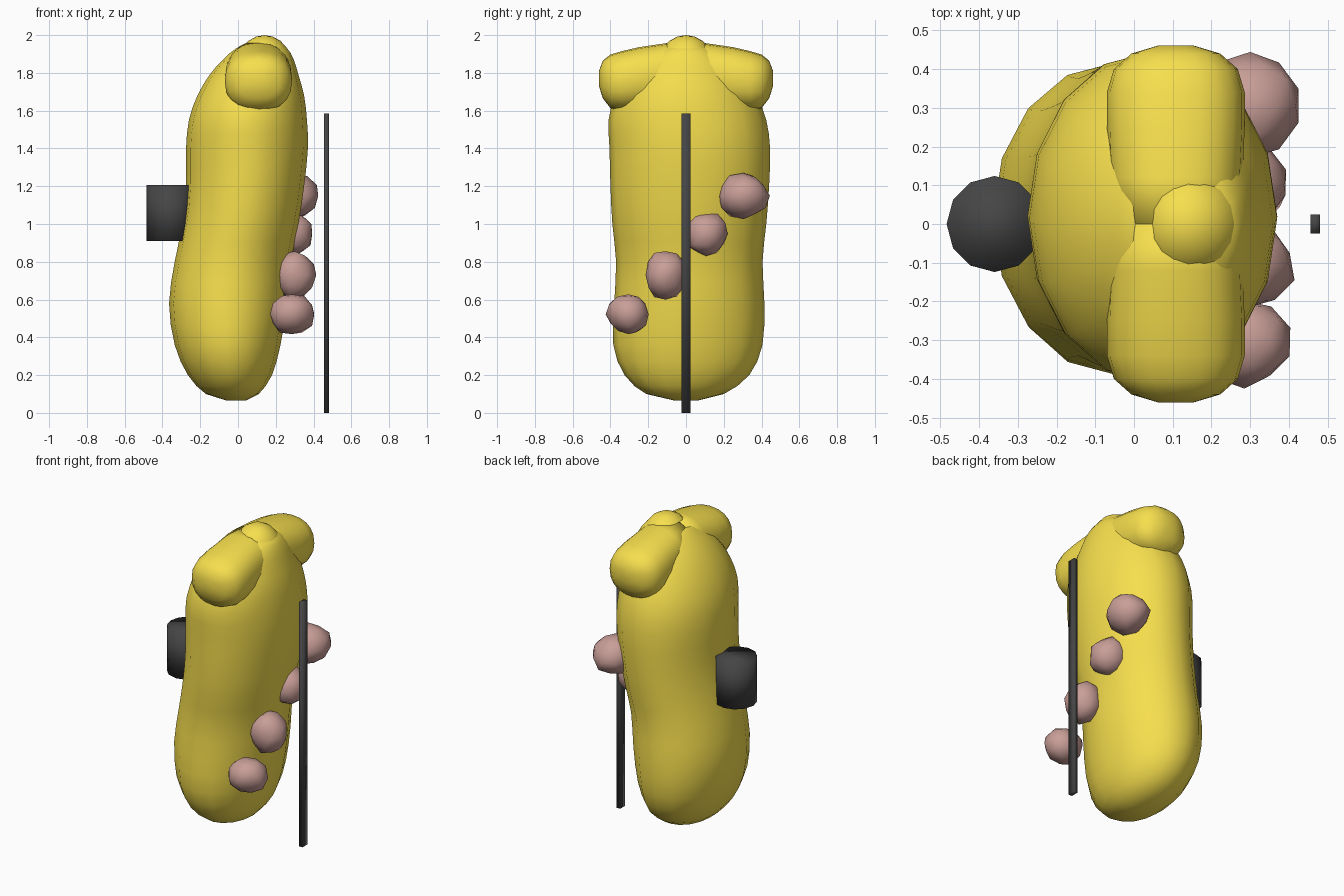
import bpy, bmesh, math, random
from mathutils import Vector, Matrix

if "Cube" in bpy.data.objects:
    bpy.data.objects.remove(bpy.data.objects["Cube"])

random.seed(4)


def material(name, rgb):
    m = bpy.data.materials.new(name)
    m.diffuse_color = (*rgb, 1)
    m.use_nodes = True
    m.node_tree.nodes["Principled BSDF"].inputs["Base Color"].default_value = m.diffuse_color
    return m


YELLOW = material("yellow", (0.93, 0.74, 0.075))
PINK = material("pink", (0.58, 0.34, 0.31))
DARK = material("dark", (0.06, 0.06, 0.06))


def finish(bm, name, mat, angle=180):
    bmesh.ops.recalc_face_normals(bm, faces=bm.faces)
    me = bpy.data.meshes.new(name)
    bm.to_mesh(me)
    bm.free()
    ob = bpy.data.objects.new(name, me)
    bpy.context.collection.objects.link(ob)
    me.materials.append(mat)
    bpy.context.view_layer.objects.active = ob
    ob.select_set(True)
    bpy.ops.object.shade_smooth_by_angle(angle=math.radians(angle))
    ob.select_set(False)
    return ob


def loft(bm, rings):
    # skin a list of vertex rings and close both ends
    for a, b in zip(rings, rings[1:]):
        n = len(a)
        for i in range(n):
            bm.faces.new((a[i], a[(i + 1) % n], b[(i + 1) % n], b[i]))
    bm.faces.new(rings[0])
    bm.faces.new(rings[-1])


def refine(rows):
    # insert a smooth in-between row in every interval
    out = [rows[0]]
    for k in range(len(rows) - 1):
        a, b = rows[k], rows[k + 1]
        if 0 < k < len(rows) - 2:
            p, n = rows[k - 1], rows[k + 2]
            out.append(tuple((9 * (s + t) - u - v) / 16 for s, t, u, v in zip(a, b, p, n)))
        out.append(b)
    return out


# body: leaning, slightly pinched sack: z, x min, x max, y min, y max
profile = [
    (0.065, -0.06, 0.04, -0.06, 0.06), (0.10, -0.17, 0.11, -0.21, 0.20),
    (0.20, -0.265, 0.18, -0.325, 0.335), (0.36, -0.335, 0.225, -0.385, 0.405),
    (0.58, -0.365, 0.26, -0.38, 0.415), (0.80, -0.335, 0.28, -0.37, 0.405),
    (1.00, -0.295, 0.32, -0.39, 0.425), (1.20, -0.275, 0.35, -0.40, 0.44),
    (1.40, -0.275, 0.37, -0.405, 0.445), (1.55, -0.26, 0.365, -0.41, 0.425),
    (1.68, -0.215, 0.35, -0.375, 0.375), (1.79, -0.15, 0.32, -0.31, 0.31),
    (1.87, -0.08, 0.295, -0.24, 0.24), (1.93, -0.01, 0.26, -0.14, 0.14),
    (1.955, 0.05, 0.2, -0.07, 0.07),
]
bm = bmesh.new()
rings = []
for z, x0, x1, y0, y1 in refine(profile):
    ring = []
    for i in range(16):
        a = 2 * math.pi * i / 16
        ring.append(bm.verts.new(((x0 + x1) / 2 + (x1 - x0) / 2 * math.cos(a),
                                  (y0 + y1) / 2 + (y1 - y0) / 2 * math.sin(a), z)))
    rings.append(ring)
loft(bm, rings)
finish(bm, "body", YELLOW)


def squircle(t):
    return math.copysign(abs(t) ** 0.85, t)


# two drooping lobes across the top: distance out, centre height, x radius, z radius
lobe = [(0.0, 1.80, 0.155, 0.17), (0.12, 1.79, 0.172, 0.165),
        (0.25, 1.77, 0.178, 0.166), (0.34, 1.757, 0.178, 0.158),
        (0.40, 1.755, 0.16, 0.142), (0.44, 1.765, 0.115, 0.10),
        (0.461, 1.77, 0.045, 0.04)]
for side, label in ((1, "back"), (-1, "front")):
    bm = bmesh.new()
    rings = []
    for y, z, rx, rz in lobe:
        ring = []
        for i in range(20):
            a = 2 * math.pi * i / 20
            ring.append(bm.verts.new((0.108 + rx * squircle(math.cos(a)), side * y,
                                      z + rz * squircle(math.sin(a)))))
        rings.append(ring)
    loft(bm, rings)
    finish(bm, label + "_lobe", YELLOW)

# knob blended into the crown
bm = bmesh.new()
bmesh.ops.create_uvsphere(bm, u_segments=16, v_segments=10, radius=1,
                          matrix=Matrix.LocRotScale(Vector((0.14, 0, 1.84)), None,
                                                    Vector((0.145, 0.15, 0.16))))
finish(bm, "crown_knob", YELLOW)

# diagonal row of lumpy pebbles on the right side
pebbles = [((0.285, -0.305, 0.522), (0.12, 0.115, 0.11)),
           ((0.300, -0.108, 0.730), (0.115, 0.114, 0.13)),
           ((0.285, 0.107, 0.948), (0.12, 0.114, 0.12)),
           ((0.300, 0.305, 1.150), (0.125, 0.137, 0.12))]
for n, (loc, size) in enumerate(pebbles, 1):
    bm = bmesh.new()
    bmesh.ops.create_icosphere(bm, subdivisions=2, radius=1)
    for v in bm.verts:
        v.co *= random.uniform(0.92, 1.06)
    bmesh.ops.transform(bm, verts=bm.verts,
                        matrix=Matrix.LocRotScale(Vector(loc), None, Vector(size)))
    finish(bm, f"pebble_{n}", PINK)

# canister on the left side
bm = bmesh.new()
bmesh.ops.create_cone(bm, cap_ends=True, segments=12, radius1=0.124, radius2=0.124,
                      depth=0.295, matrix=Matrix.Translation((-0.36, 0, 1.058)))
finish(bm, "canister", DARK)

# upright rod standing on the ground
bm = bmesh.new()
bmesh.ops.create_cube(bm, size=1, matrix=Matrix.LocRotScale(
    Vector((0.468, 0, 0.7925)), None, Vector((0.025, 0.05, 1.585))))
finish(bm, "rod", DARK)
